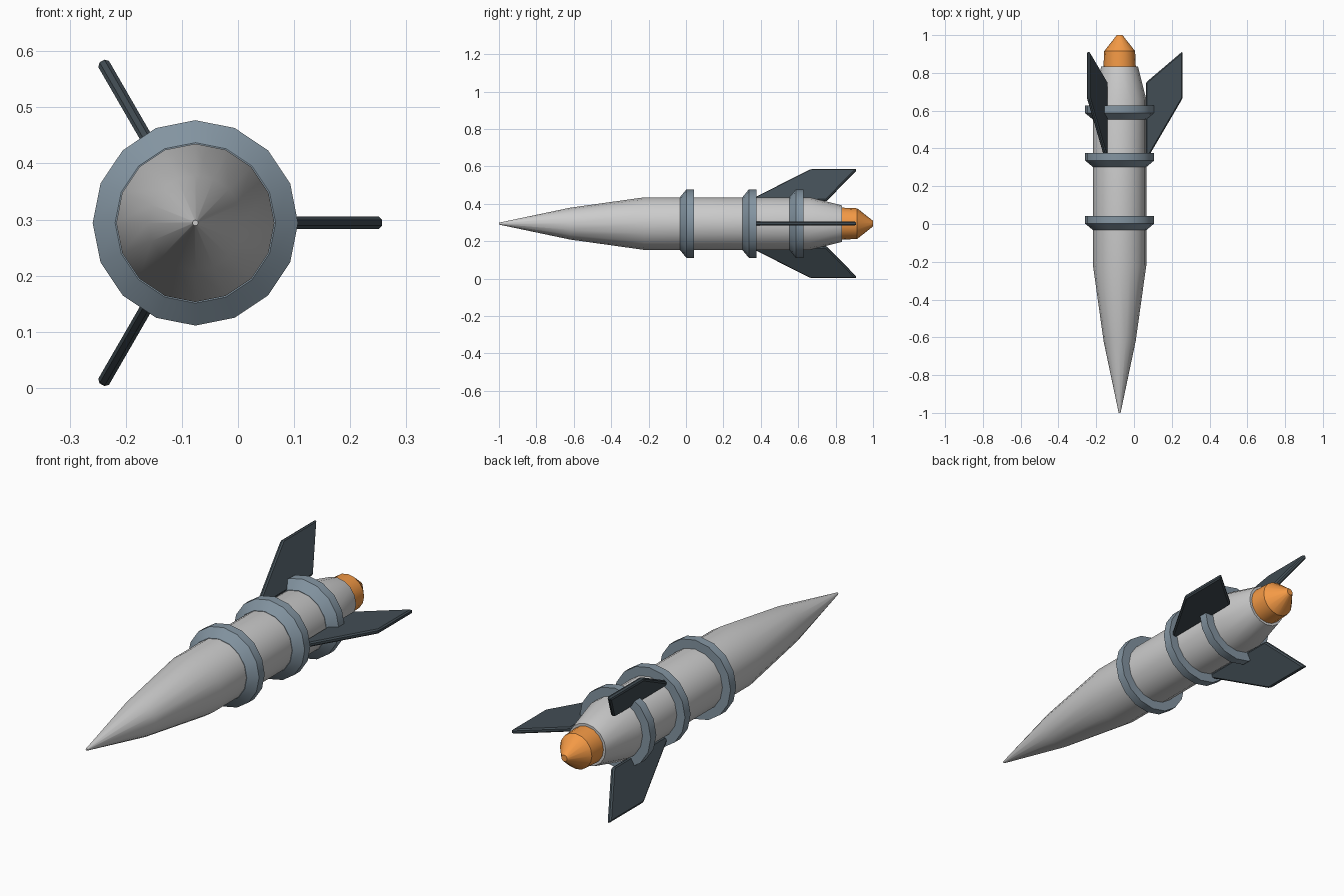
import bpy, bmesh, math
from mathutils import Matrix, Vector

if "Cube" in bpy.data.objects:
    bpy.data.objects.remove(bpy.data.objects["Cube"])

AXIS = Vector((-0.076, 0, 0.294))  # rocket centre line, running along y
SIDES = 16


def material(name, color):
    m = bpy.data.materials.new(name)
    m.diffuse_color = color
    m.use_nodes = True
    m.node_tree.nodes["Principled BSDF"].inputs["Base Color"].default_value = m.diffuse_color
    return m


def finish(name, bm, mat):
    bmesh.ops.recalc_face_normals(bm, faces=bm.faces[:])
    mesh = bpy.data.meshes.new(name)
    bm.to_mesh(mesh)
    bm.free()
    mesh.materials.append(mat)
    ob = bpy.data.objects.new(name, mesh)
    bpy.context.collection.objects.link(ob)
    ob.location = AXIS
    return ob


def smooth(ob):
    bpy.ops.object.select_all(action='DESELECT')
    ob.select_set(True)
    bpy.context.view_layer.objects.active = ob
    bpy.ops.object.shade_smooth_by_angle(angle=math.radians(30))


def lathe(name, profile, mat, closed=False):
    """Revolve (y, radius) points round the centre line."""
    bm = bmesh.new()
    rings = []
    for y, r in profile:
        angles = [math.tau * i / SIDES for i in range(SIDES)]
        rings.append([bm.verts.new((r * math.cos(a), y, r * math.sin(a))) for a in angles])
    pairs = list(zip(rings, rings[1:]))
    if closed:
        pairs.append((rings[-1], rings[0]))
    else:
        bm.faces.new(rings[0])
        bm.faces.new(rings[-1])
    for a, b in pairs:
        for i in range(SIDES):
            j = (i + 1) % SIDES
            bm.faces.new((a[i], a[j], b[j], b[i]))
    ob = finish(name, bm, mat)
    smooth(ob)
    return ob


def fin(name, outline, thickness, angle, mat):
    """Flat (radius, y) plate with chamfered edges, turned round the centre line."""
    bm = bmesh.new()
    face = bm.faces.new([bm.verts.new((r, y, -thickness / 2)) for r, y in outline])
    ext = bmesh.ops.extrude_face_region(bm, geom=[face])
    top = [g for g in ext["geom"] if isinstance(g, bmesh.types.BMVert)]
    bmesh.ops.translate(bm, verts=top, vec=(0, 0, thickness))
    bmesh.ops.recalc_face_normals(bm, faces=bm.faces[:])
    bmesh.ops.bevel(bm, geom=bm.edges[:], offset=0.006, segments=1,
                    affect='EDGES', profile=0.5)
    bmesh.ops.transform(bm, verts=bm.verts[:], matrix=Matrix.Rotation(angle, 4, 'Y'))
    return finish(name, bm, mat)


shell = material("light_shell", (0.62, 0.65, 0.63, 1))
steel = material("blue_steel", (0.23, 0.30, 0.36, 1))
dark = material("dark_plate", (0.055, 0.075, 0.09, 1))
orange = material("orange_exhaust", (0.9, 0.32, 0.06, 1))

# Pointed hull with tapered tail
lathe("hull", [(-1.0, 0.005), (-0.62, 0.085), (-0.22, 0.141),
               (0.66, 0.141), (0.835, 0.097)], shell)

# Exhaust plug at the tail
lathe("exhaust_plug", [(0.8, 0.087), (0.915, 0.082), (1.0, 0.015)], orange)

# Three collars, chamfered toward the nose
for n, y in enumerate((0.006, 0.34, 0.591)):
    lathe(f"collar_{n + 1}", [(y - 0.037, 0.125), (y - 0.037, 0.143), (y - 0.004, 0.183),
                              (y + 0.037, 0.183), (y + 0.037, 0.125)], steel, closed=True)

# Three swept tail fins
FIN = [(0.14, 0.335), (0.333, 0.665), (0.333, 0.914), (0.14, 0.75)]
for n in range(3):
    fin(f"tail_fin_{n + 1}", FIN, 0.022, n * math.tau / 3, dark)
